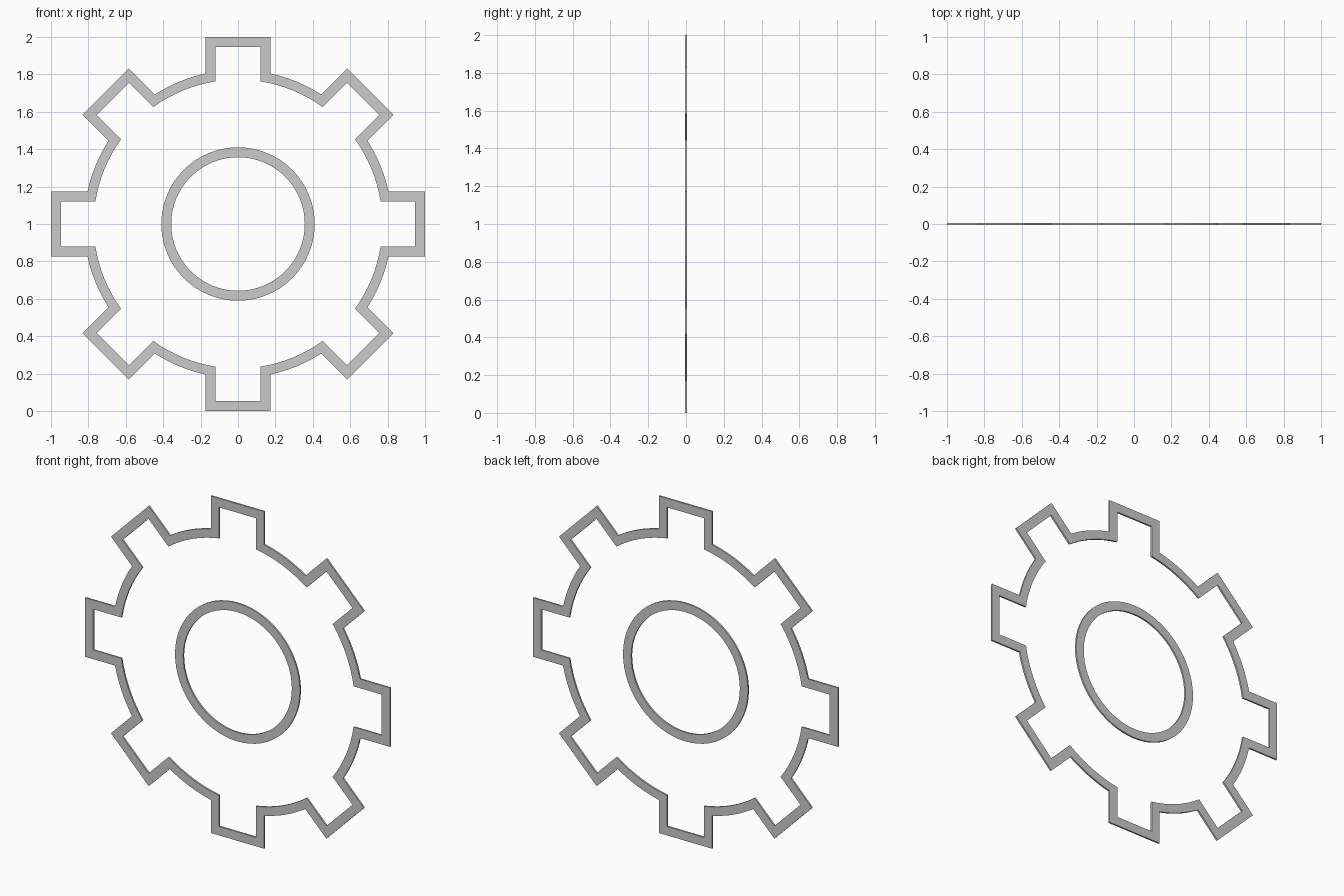
import bpy, bmesh
from math import sin, cos, asin, pi

if "Cube" in bpy.data.objects:
    bpy.data.objects.remove(bpy.data.objects["Cube"])

THICK = 0.01
TEETH = 8


def gear_outline(tip, root, half, steps=8):
    """Closed gear outline in (x, z), one tooth and one root arc at a time."""
    pts = []
    a = asin(half / root)
    for i in range(TEETH):
        c = i * 2 * pi / TEETH
        # Tooth: four corners in radial / tangential coordinates
        for r, t in ((root * cos(a), -half), (tip, -half), (tip, half), (root * cos(a), half)):
            pts.append((r * cos(c) - t * sin(c), r * sin(c) + t * cos(c)))
        # Arc up to the next tooth
        span = 2 * pi / TEETH - 2 * a
        for k in range(1, steps):
            b = c + a + span * k / steps
            pts.append((root * cos(b), root * sin(b)))
    return pts


def circle(r, n=64):
    return [(r * cos(2 * pi * i / n), r * sin(2 * pi * i / n)) for i in range(n)]


def band(name, outer, inner):
    """Thin plate filling the strip between two matching outlines."""
    bm = bmesh.new()
    rings = [[bm.verts.new((x, y, z + 1)) for x, z in loop]
             for loop, y in ((outer, -THICK / 2), (outer, THICK / 2),
                             (inner, THICK / 2), (inner, -THICK / 2))]
    n = len(outer)
    for k in range(4):
        p, q = rings[k], rings[(k + 1) % 4]
        for i in range(n):
            j = (i + 1) % n
            bm.faces.new((p[i], p[j], q[j], q[i]))
    bmesh.ops.recalc_face_normals(bm, faces=bm.faces)
    mesh = bpy.data.meshes.new(name)
    bm.to_mesh(mesh)
    bm.free()
    obj = bpy.data.objects.new(name, mesh)
    bpy.context.collection.objects.link(obj)
    return obj


# Toothed rim
band("gear_outline", gear_outline(1.0, 0.823, 0.175), gear_outline(0.947, 0.772, 0.121))

# Central hole ring
band("hub_ring", circle(0.41), circle(0.357))
